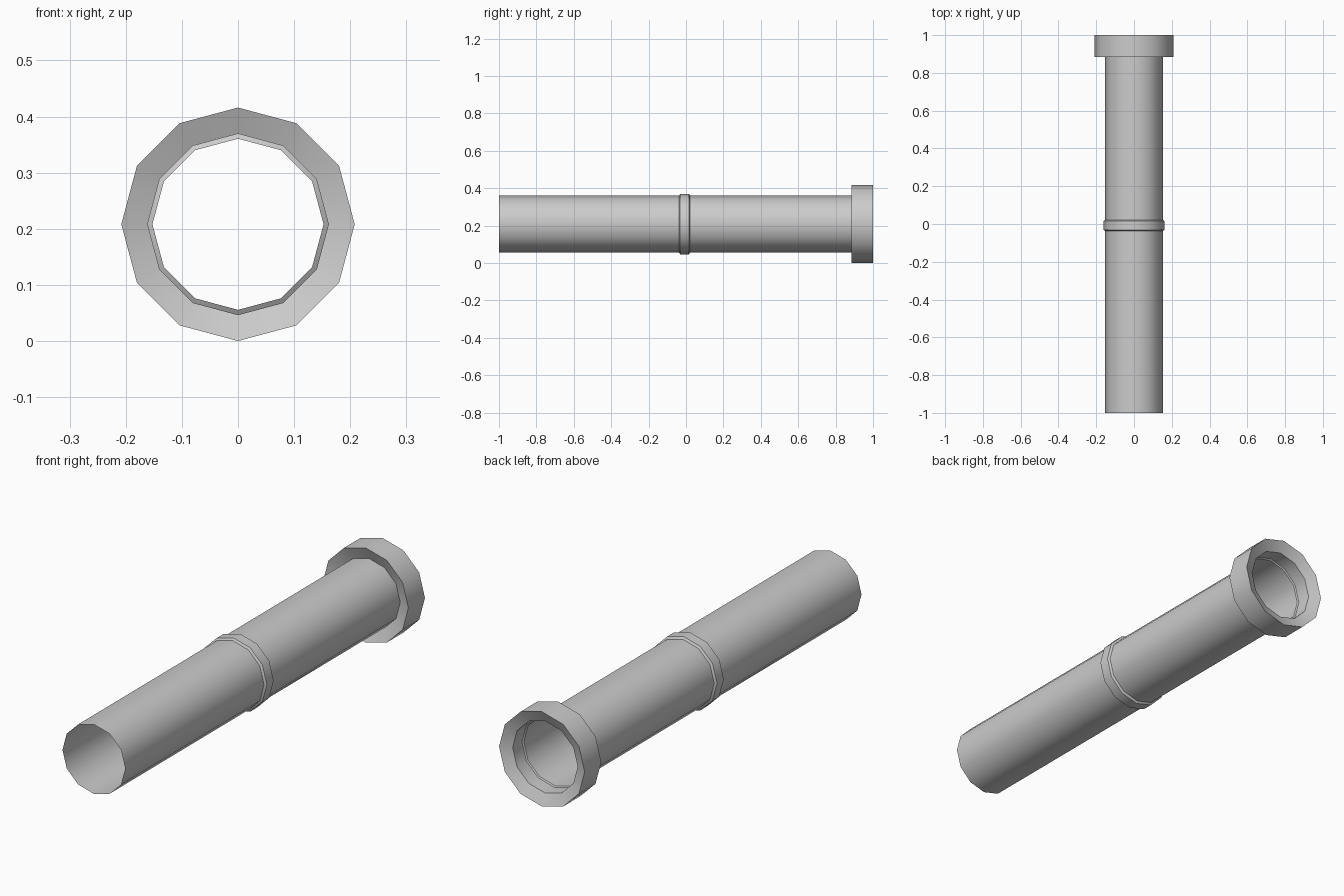
import bpy
import bmesh
from math import cos, sin, pi, radians

cube = bpy.data.objects.get("Cube")
if cube:
    bpy.data.objects.remove(cube, do_unlink=True)

SIDES = 12
RIM = 0.208        # flange radius, also the height of the axis
PIPE = 0.1525      # pipe radius

grey = bpy.data.materials.new("plain_grey")
grey.use_nodes = True
grey.diffuse_color = (0.6, 0.6, 0.6, 1)
grey.node_tree.nodes["Principled BSDF"].inputs["Base Color"].default_value = (0.6, 0.6, 0.6, 1)


def lathe(name, profile, closed=False):
    """Turn a (radius, y) profile around the lengthwise axis."""
    bm = bmesh.new()
    loops = []
    for r, y in profile:
        loops.append([bm.verts.new((r * sin(2 * pi * i / SIDES), y,
                                    RIM + r * cos(2 * pi * i / SIDES)))
                      for i in range(SIDES)])
    pairs = list(zip(loops, loops[1:]))
    if closed:
        pairs.append((loops[-1], loops[0]))
    for a, b in pairs:
        for i in range(SIDES):
            j = (i + 1) % SIDES
            bm.faces.new((a[i], b[i], b[j], a[j]))
    if closed:
        bmesh.ops.recalc_face_normals(bm, faces=bm.faces)
    mesh = bpy.data.meshes.new(name)
    bm.to_mesh(mesh)
    bm.free()
    mesh.materials.append(grey)
    obj = bpy.data.objects.new(name, mesh)
    bpy.context.collection.objects.link(obj)
    bpy.ops.object.select_all(action='DESELECT')
    obj.select_set(True)
    bpy.context.view_layer.objects.active = obj
    bpy.ops.object.shade_smooth_by_angle(angle=radians(35))
    return obj


# Open thin-walled tube
lathe("pipe", [(PIPE, -1), (PIPE, 0.908)])

# Chamfered collar around the middle
lathe("middle_collar", [(PIPE, -0.037), (0.162, -0.031),
                        (0.162, 0.016), (PIPE, 0.022)], closed=True)

# End flange with dished faces and a small step down to the tube
lathe("end_flange", [(PIPE, 0.908), (RIM, 0.885), (RIM, 1),
                     (0.158, 0.977), (0.158, 0.912)], closed=True)
